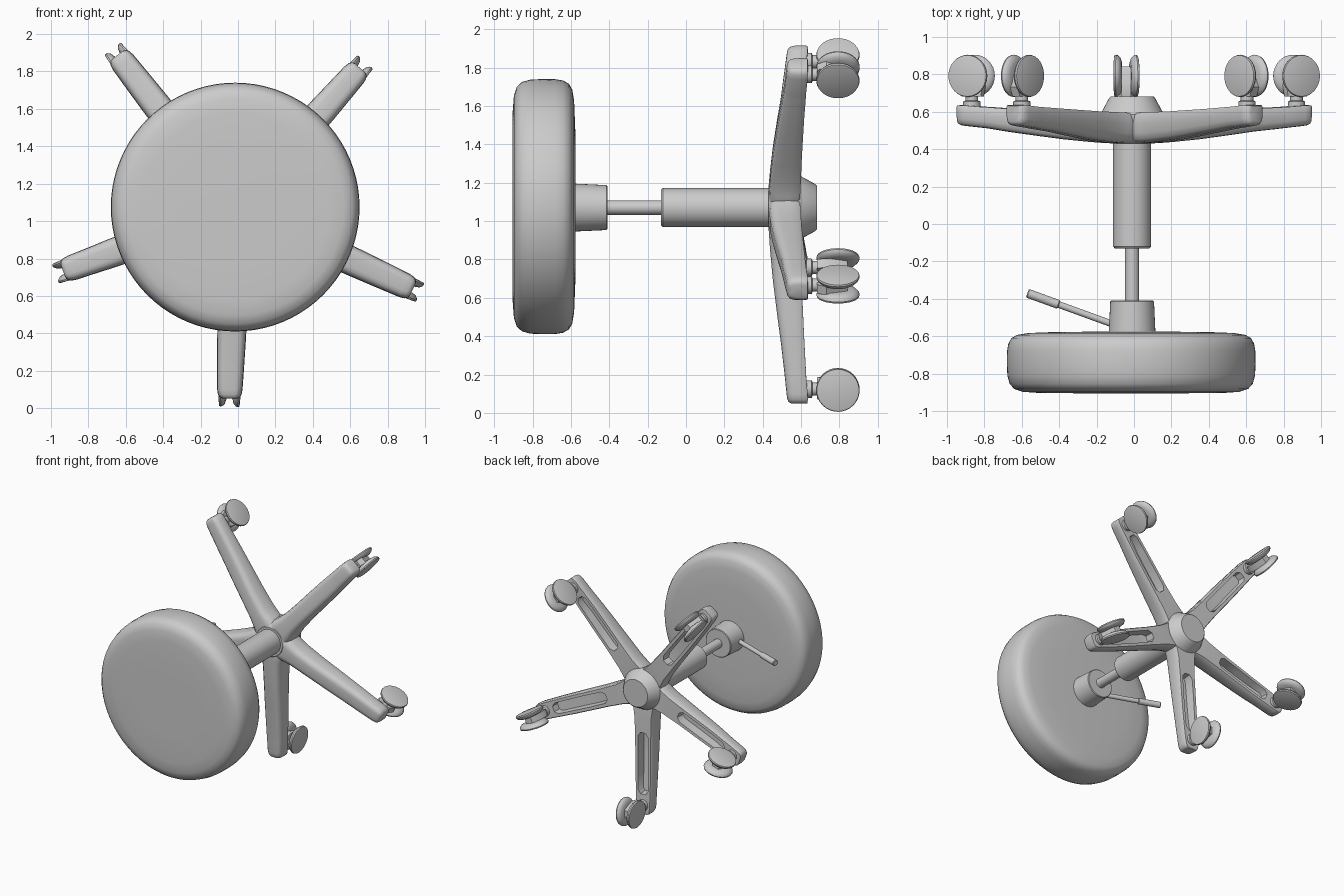
import bpy, bmesh
from math import sin, cos, pi, radians
from mathutils import Vector

if "Cube" in bpy.data.objects:
    bpy.data.objects.remove(bpy.data.objects["Cube"])

C = Vector((-0.01, 0, 1.07))          # stool axis runs along y through this point
Y = Vector((0, 1, 0))


def loft(name, rings, angle=35):
    """Skin a list of equal-length point rings and cap both ends."""
    bm = bmesh.new()
    loops = [[bm.verts.new(p) for p in ring] for ring in rings]
    n = len(loops[0])
    for a, b in zip(loops, loops[1:]):
        for i in range(n):
            j = (i + 1) % n
            bm.faces.new((a[i], a[j], b[j], b[i]))
    bm.faces.new(loops[0])
    bm.faces.new(loops[-1])
    bmesh.ops.recalc_face_normals(bm, faces=bm.faces)
    mesh = bpy.data.meshes.new(name)
    bm.to_mesh(mesh)
    bm.free()
    ob = bpy.data.objects.new(name, mesh)
    bpy.context.collection.objects.link(ob)
    bpy.ops.object.select_all(action='DESELECT')
    ob.select_set(True)
    bpy.context.view_layer.objects.active = ob
    bpy.ops.object.shade_smooth_by_angle(angle=radians(angle))
    return ob


def lathe(name, profile, origin=C, axis=Y, n=40):
    """Revolve (radius, distance) pairs about an axis."""
    q = Vector(axis).to_track_quat('Z', 'Y')
    rings = [[origin + q @ Vector((r * cos(2 * pi * i / n), r * sin(2 * pi * i / n), d))
              for i in range(n)] for r, d in profile]
    return loft(name, rings)


# Padded seat
lathe("seat", [(.3, -.905), (.5, -.903), (.58, -.897), (.625, -.882), (.65, -.855),
               (.662, -.81), (.665, -.75), (.664, -.68), (.657, -.64), (.64, -.61),
               (.61, -.593), (.55, -.583), (.4, -.577), (.1, -.575)],
      C + Vector((-.005, 0, .005)), n=80)

# Seat mount, gas lift rod and column
lathe("seat_mount", [(.125, -.585), (.121, -.5), (.117, -.415), (.112, -.41)])
lathe("lift_rod", [(.038, -.43), (.038, -.11)])
lathe("lift_column", [(.093, -.13), (.102, -.12), (.102, .45)])

# Height lever
start, end = Vector((-.06, -.555, 1.07)), Vector((-.57, -.37, 1.07))
length = (end - start).length
lathe("height_lever", [(.018, 0), (.018, length - .18), (.024, length - .175),
                       (.024, length - .005), (.02, length)], start, end - start, 20)

# Base hub
lathe("base_hub", [(.12, .43), (.145, .45), (.165, .52), (.172, .585), (.16, .605),
                   (.122, .675), (.113, .683)])


def leg_section(d, t, u, w, f, b, g, gw):
    """Rounded leg section with a groove of depth g cut in its back."""
    h = b - f
    half = [(w * .9, b), (w * .98, b - .08 * h), (w, b - .35 * h), (w * .96, f + .32 * h),
            (w * .85, f + .13 * h), (w * .65, f + .03 * h), (w * .4, f)]
    pts = half + [(-v, y) for v, y in reversed(half)]
    pts += [(-gw, b), (-gw * .9, b - g), (gw * .9, b - g), (gw, b)]
    return [C + d * u + t * v + Y * y for v, y in pts]


def make_leg(i, a, L):
    d, t = Vector((cos(a), 0, sin(a))), Vector((-sin(a), 0, cos(a)))
    stations = [  # radius, half width, front y, back y, groove depth, groove half width
        (.02, .10, .432, .58, 0, .03), (.11, .112, .432, .59, 0, .03),
        (.16, .098, .434, .595, 0, .03), (.23, .086, .439, .598, 0, .03),
        (.36, .081, .451, .602, 0, .025), (.365, .081, .4515, .602, .07, .025),
        (.39, .08, .454, .603, .075, .046), (.55, .079, .474, .61, .075, .048),
        (.7, .077, .494, .617, .07, .046), (L - .19, .073, .509, .624, .06, .044),
        (L - .165, .072, .512, .625, .06, .025), (L - .16, .072, .5125, .625, 0, .025),
        (L - .05, .068, .524, .634, 0, .02), (L - .022, .063, .528, .635, 0, .02),
        (L - .006, .052, .535, .634, 0, .02), (L, .038, .547, .632, 0, .015)]
    loft(f"leg_{i}", [leg_section(d, t, *s) for s in stations], 40)

    # Twin-wheel caster at the leg tip
    p = C + d * (L - .073)
    lathe(f"caster_stem_{i}", [(.046, .62), (.046, .655), (.034, .66), (.034, .73)], p, Y, 24)
    hub = p + Y * .792
    lathe(f"caster_axle_{i}", [(.02, -.06), (.02, .06)], hub, t, 16)
    fork = [(-.06, -.11), (.05, -.11), (.07, -.06), (.03, .05), (-.03, .05), (-.07, -.05)]
    loft(f"caster_fork_{i}", [[hub + d * u + Y * y + t * s for u, y in fork]
                              for s in (-.025, .025)])
    for side in (-1, 1):
        lathe(f"caster_wheel_{i}_{'ab'[side > 0]}",
              [(.075, .022), (.098, .03), (.11, .043), (.113, .052), (.11, .061), (.104, .063)],
              hub, t * side + d * .07, 32)


# Five-star base: angle and length of each leg
for i, (deg, L) in enumerate([(268, 1.02), (335.3, 1.04), (48.5, 1.0), (127.8, 1.035), (200, .985)], 1):
    make_leg(i, radians(deg), L)
